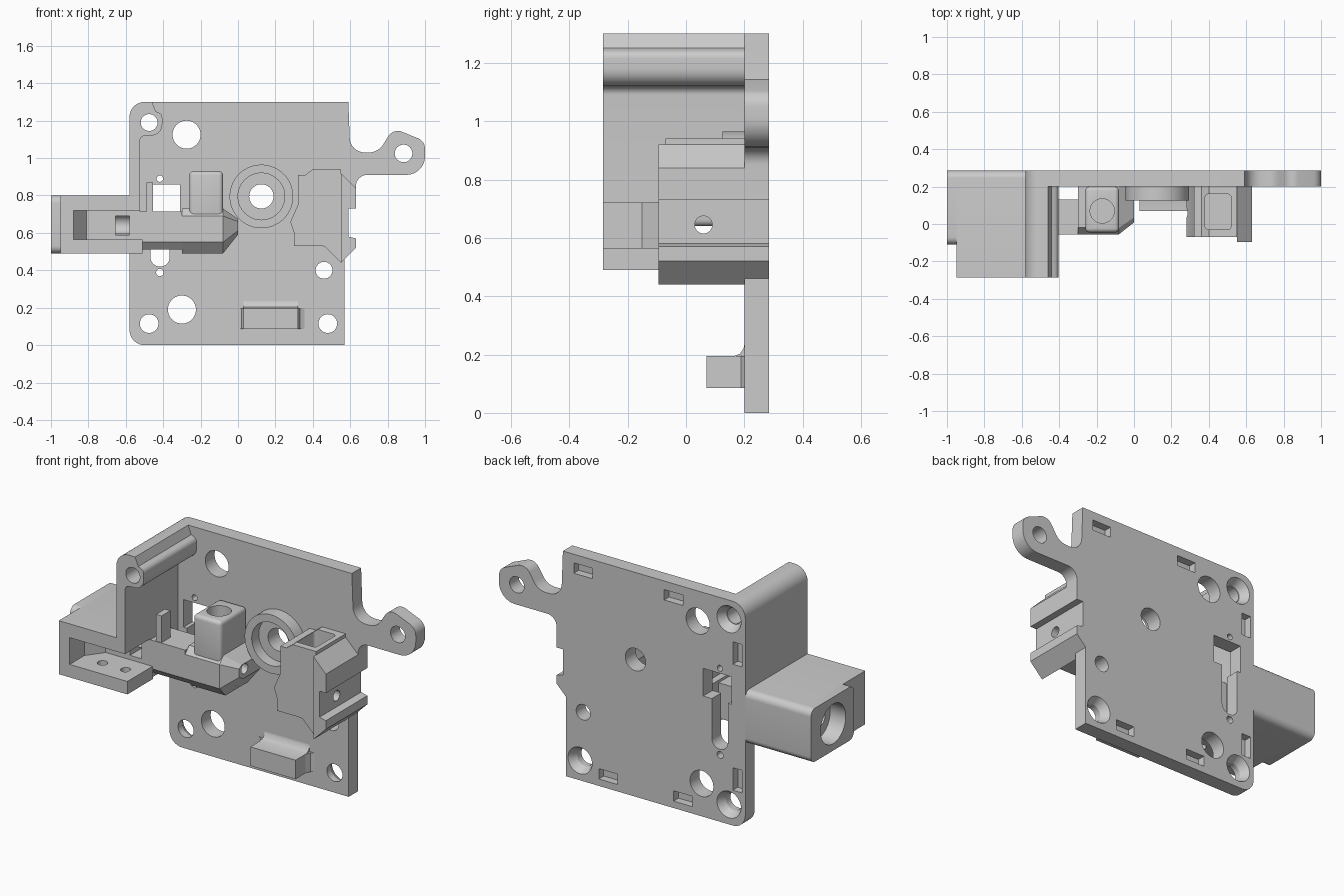
import bpy, bmesh, math
from mathutils import Vector

if "Cube" in bpy.data.objects:
    bpy.data.objects.remove(bpy.data.objects["Cube"])


def circle(cx, cy, r, n=40):
    return [(cx + r * math.cos(2 * math.pi * i / n), cy + r * math.sin(2 * math.pi * i / n)) for i in range(n)]


def rect(x0, x1, y0, y1, r=0):
    return [(x0, y0, r), (x1, y0, r), (x1, y1, r), (x0, y1, r)]


def fillet(pts, n=8):
    """Round every profile corner that carries a third value (its radius)."""
    out = []
    for i, q in enumerate(pts):
        p = Vector(q[:2])
        r = q[2] if len(q) > 2 else 0
        if not r:
            out.append(p)
            continue
        a = (Vector(pts[i - 1][:2]) - p).normalized()
        b = (Vector(pts[(i + 1) % len(pts)][:2]) - p).normalized()
        h = math.acos(max(-1, min(1, a.dot(b)))) / 2
        c = p + (a + b).normalized() * r / math.sin(h)
        v, w = p + a * r / math.tan(h) - c, p + b * r / math.tan(h) - c
        a0 = math.atan2(v.y, v.x)
        da = (math.atan2(w.y, w.x) - a0 + math.pi) % (2 * math.pi) - math.pi
        out += [c + r * Vector((math.cos(a0 + da * k / n), math.sin(a0 + da * k / n))) for k in range(n + 1)]
    return out


def prism(name, axis, pts, a, b, scale=(1, 1), about=(0, 0)):
    """Extrude a profile along an axis; the far end may be scaled about a point."""
    put = {'x': lambda u, v, d: (d, u, v), 'y': lambda u, v, d: (u, d, v), 'z': lambda u, v, d: (u, v, d)}[axis]
    p = fillet(pts)
    q = [[about[k] + (c[k] - about[k]) * scale[k] for k in (0, 1)] for c in p]
    bm = bmesh.new()
    lo = [bm.verts.new(put(c[0], c[1], a)) for c in p]
    hi = [bm.verts.new(put(c[0], c[1], b)) for c in q]
    bm.faces.new(lo)
    bm.faces.new(hi)
    for i in range(len(p)):
        j = (i + 1) % len(p)
        bm.faces.new((lo[i], lo[j], hi[j], hi[i]))
    bmesh.ops.recalc_face_normals(bm, faces=bm.faces)
    me = bpy.data.meshes.new(name)
    bm.to_mesh(me)
    bm.free()
    ob = bpy.data.objects.new(name, me)
    bpy.context.collection.objects.link(ob)
    return ob


def bake(ob):
    bpy.context.view_layer.update()
    me = bpy.data.meshes.new_from_object(ob.evaluated_get(bpy.context.evaluated_depsgraph_get()))
    ob.modifiers.clear()
    ob.data = me


def cut(objs, axis, pts, a, b, **kw):
    tool = prism('cutter', axis, pts, a, b, **kw)
    tool.hide_render = True
    for ob in objs:
        m = ob.modifiers.new('cut', 'BOOLEAN')
        m.operation, m.solver, m.object = 'DIFFERENCE', 'EXACT', tool
        bake(ob)
    bpy.data.objects.remove(tool)


def hole(objs, axis, cx, cy, r, a, b):
    cut(objs, axis, circle(cx, cy, r), a, b)


F, P, B = -0.285, 0.2, 0.285   # front, plate face, back

# Back plate with the hooked arm
plate = prism('back_plate', 'y', [
    (-.58, 0, .08), (.57, 0), (.57, .46), (.63, .52), (.63, .57), (.59, .58), (.59, .73), (.63, .73),
    (.63, .91, .06), (1, .91, .1), (1, 1.09, .06), (.83, 1.16, .06), (.75, 1.03, .09), (.6, 1.03, .08),
    (.59, 1.3), (-.58, 1.3, .08)], P, B)

# Side wall with screw boss along its top
wall = prism('side_wall', 'y', [
    (-.58, .49), (-.58, 1.3, .08), (-.46, 1.3), (-.44, 1.25), (-.405, 1.235, .03),
    (-.405, 1.12, .06), (-.525, 1.12, .03), (-.525, .49)], F, P)

# Side box with end collar and floor tongue
box = prism('side_box', 'x', [(F, .49), (B, .49, .04), (B, .8, .04), (F, .8)], -.95, -.58)
collar = prism('inlet_collar', 'x', rect(-.11, B, .49, .8, .04), -1, -.95)
tongue = prism('floor_tongue', 'z', rect(-.525, -.51, F, -.05), .49, .565)

# Filament guide: link, body, tapered nose, cup
link = prism('guide_link', 'x', [(-.055, .55), (-.055, .715), (.13, .715), (.13, .51), (-.02, .51)], -.525, -.3)
section = [(-.055, .55), (-.055, .69), (-.02, .73), (P, .73), (P, .49), (0, .49)]
body = prism('guide_body', 'x', section, -.3, -.08)
nose = prism('guide_nose', 'x', section, -.08, 0, scale=(.75, .35), about=(P, .645))
cup = prism('sensor_cup', 'z', rect(-.26, -.08, -.045, P), .64, .93)
m = cup.modifiers.new('bevel', 'BEVEL')
m.width, m.segments = .022, 4
bake(cup)
prism('guide_post', 'z', rect(-.49, -.455, -.05, .03), .7, .87)

# Bearing ring
ring = prism('bearing_ring', 'y', circle(.125, .795, .17, 56), .125, P)
hole([ring], 'y', .125, .795, .125, 0, .19)

# Clip block on the right with its rail
clip = prism('clip_block', 'y', [
    (.3, .53), (.46, .53, .03), (.55, .44), (.55, .94), (.4, .94), (.36, .91), (.32, .91),
    (.32, .75), (.28, .66), (.3, .6)], -.07, P)
rail = prism('clip_rail', 'y', [
    (.55, .44), (.63, .52), (.63, .57), (.59, .58), (.59, .73), (.63, .73), (.63, .84), (.55, .92)], -.095, P)

# Bottom block with a filleted foot
prism('bottom_block', 'x', [(.07, .085), (P, .085), (P, .235), (.197, .22), (.185, .203), (.165, .195), (.07, .195)],
      .03, .32)
for s, x in ((-1, .03), (1, .32)):
    prism('bottom_block_foot', 'z', [(x, P), (x + s * .035, P), (x + s * .012, .188), (x, .16)], .085, .195)

# Box cavity, inlet bore and window
shell = [box, wall, tongue]
cut([box, wall], 'z', [(-.88, -.5), (-.4, -.5), (-.4, -.055), (-.81, -.055), (-.88, -.15)], .565, .72)
hole([collar, box], 'x', .08, .645, .115, -1.1, -.9)
hole([box, wall, link], 'x', .06, .645, .05, -.92, -.4)
hole([link, body, nose], 'x', .06, .645, .03, -.41, .1)
cut([box], 'y', rect(-.655, -.58 + .02, .59, .69), -.2, .06)
for x in (-.75, -.6):
    hole([box], 'z', x, -.17, .028, .4, .6)
hole([cup], 'z', -.17, .07, .065, .72, 1)

# Clip slot and filament hole
cut([clip], 'z', rect(.38, .52, -.03, .16, .02), .7, 1)
hole([clip, rail], 'x', .06, .645, .03, .2, .7)

# Plate holes and countersinks
for x, z, r in ((-.475, 1.19, .045), (-.475, .115, .05), (.48, .115, .05), (.46, .4, .045), (-.275, 1.125, .075),
                (-.3, .19, .075), (.125, .795, .065), (.885, 1.025, .047), (-.418, .388, .02), (-.418, .89, .017)):
    hole([plate], 'y', x, z, r, .1, .4)
hole([wall], 'y', -.475, 1.19, .045, -.4, .3)
hole([ring], 'y', .125, .795, .065, .1, .3)
for x, z in ((-.475, 1.19), (-.475, .115), (.48, .115)):
    cut([plate], 'y', circle(x, z, .08), .29, .235, scale=(.6, .6), about=(x, z))

# Long slot behind the guide
cut([plate], 'y', rect(-.468, -.365, .42, .85, .05), .1, .4)
cut([plate], 'y', rect(-.49, -.31, .7, .86), .1, .4)

# Shallow pockets around the back face
for x, z, w, h in ((.46, 1.22, .06, .03), (-.12, 1.22, .06, .03), (.3, .07, .06, .03), (-.18, .07, .06, .03),
                   (-.53, 1.0, .03, .065), (-.53, .27, .03, .065)):
    cut([plate], 'y', rect(x - w, x + w, z - h, z + h), .24, .4)

# Smooth shading with sharp edges kept
for ob in bpy.data.objects:
    ob.select_set(True)
bpy.context.view_layer.objects.active = plate
bpy.ops.object.shade_smooth_by_angle(angle=math.radians(30))
